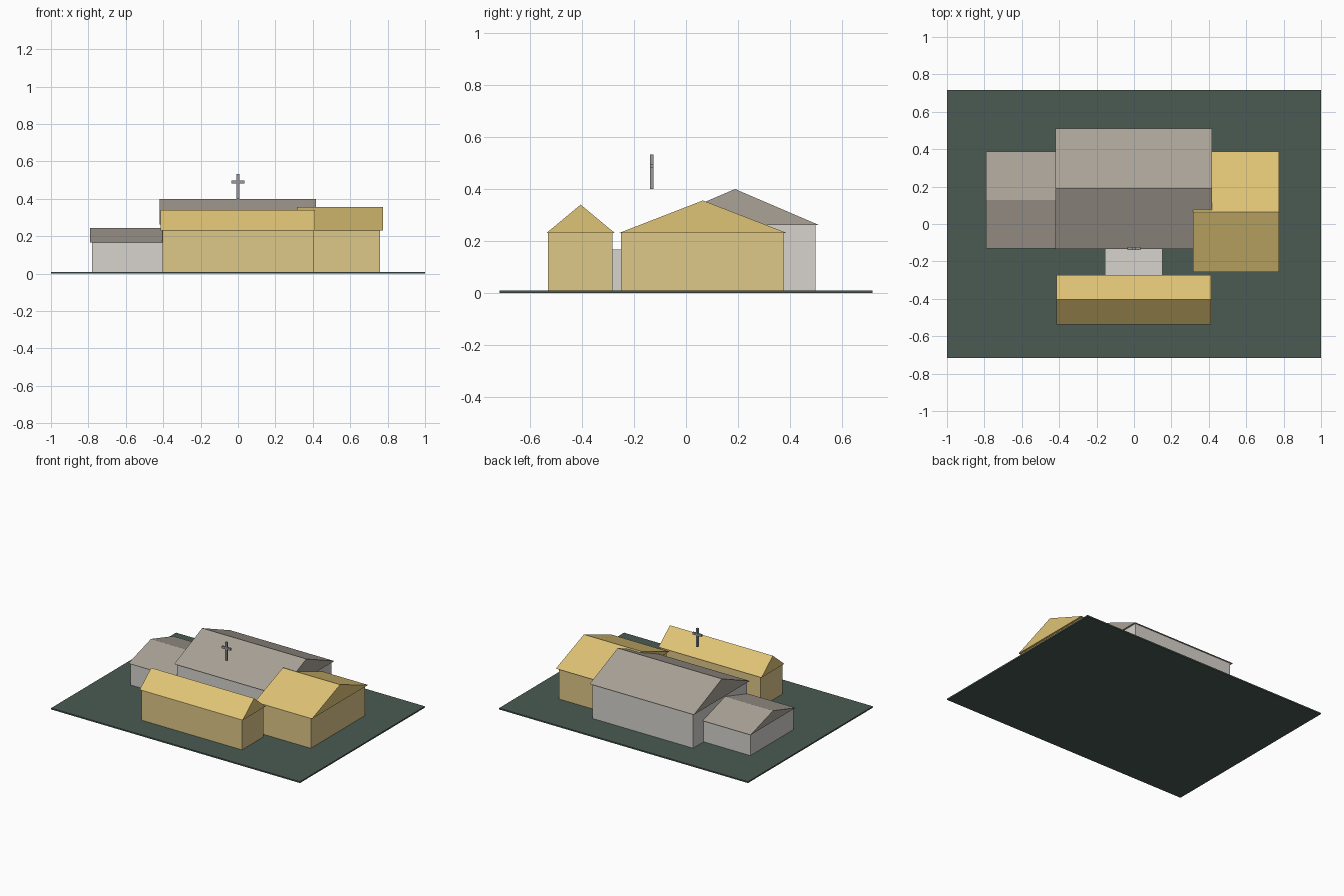
import bpy, bmesh

if "Cube" in bpy.data.objects:
    bpy.data.objects.remove(bpy.data.objects["Cube"])


def material(name, rgb):
    m = bpy.data.materials.new(name)
    m.diffuse_color = (*rgb, 1)
    m.use_nodes = True
    m.node_tree.nodes["Principled BSDF"].inputs["Base Color"].default_value = m.diffuse_color
    return m


GREEN = material("ground_green", (0.07, 0.105, 0.085))
PALE = material("pale_wall", (0.68, 0.65, 0.61))
GREY = material("grey_roof", (0.40, 0.36, 0.31))
CREAM = material("cream_wall", (0.74, 0.58, 0.25))
YELLOW = material("yellow_roof", (0.74, 0.55, 0.18))
METAL = material("cross_grey", (0.32, 0.32, 0.33))


def finish(name, bm, mat):
    bmesh.ops.recalc_face_normals(bm, faces=bm.faces)
    me = bpy.data.meshes.new(name)
    bm.to_mesh(me)
    bm.free()
    me.materials.append(mat)
    ob = bpy.data.objects.new(name, me)
    bpy.context.collection.objects.link(ob)
    return ob


def extrude_profile(name, profile, x0, x1, mat):
    """Sweep a closed (y, z) profile along x."""
    bm = bmesh.new()
    face = bm.faces.new([bm.verts.new((x0, y, z)) for y, z in profile])
    res = bmesh.ops.extrude_face_region(bm, geom=[face])
    moved = [v for v in res["geom"] if isinstance(v, bmesh.types.BMVert)]
    bmesh.ops.translate(bm, verts=moved, vec=(x1 - x0, 0, 0))
    if not any(f.normal.x for f in bm.faces if all(v.co.x == x0 for v in f.verts)):
        bm.normal_update()
    # make sure the starting end stays capped
    start = [v for v in bm.verts if abs(v.co.x - x0) < 1e-6]
    if not any(all(v in start for v in f.verts) for f in bm.faces):
        bmesh.ops.contextual_create(bm, geom=start)
    return finish(name, bm, mat)


def box(name, x0, x1, y0, y1, z0, z1, mat):
    return extrude_profile(name, [(y0, z0), (y1, z0), (y1, z1), (y0, z1)], x0, x1, mat)


def hall(name, walls, roof, eave, ridge, wall_mat, roof_mat):
    """Box walls with an overhanging solid gable roof, ridge along x."""
    box(name + "_walls", *walls, 0.01, eave, wall_mat)
    x0, x1, y0, y1 = roof
    profile = [(y0, eave), (y1, eave), ((y0 + y1) / 2, ridge)]
    extrude_profile(name + "_roof", profile, x0, x1, roof_mat)


# Ground slab
box("ground_slab", -1, 1, -0.717, 0.717, 0, 0.01, GREEN)

# Gabled halls
hall("main_hall", (-0.405, 0.405, -0.122, 0.497), (-0.42, 0.417, -0.133, 0.51),
     0.262, 0.40, PALE, GREY)
hall("left_wing", (-0.78, -0.40, -0.122, 0.375), (-0.79, -0.39, -0.13, 0.387),
     0.167, 0.245, PALE, GREY)
hall("right_wing", (0.33, 0.76, -0.25, 0.375), (0.315, 0.775, -0.257, 0.387),
     0.231, 0.356, CREAM, YELLOW)
hall("front_hall", (-0.403, 0.403, -0.53, -0.282), (-0.415, 0.413, -0.536, -0.274),
     0.231, 0.34, CREAM, YELLOW)

# Flat link between front and main halls
box("link_corridor", -0.155, 0.152, -0.285, -0.12, 0.01, 0.167, PALE)

# Cross
box("cross_post", -0.0075, 0.0075, -0.138, -0.124, 0.40, 0.533, METAL)
box("cross_arm", -0.036, 0.036, -0.138, -0.124, 0.482, 0.497, METAL)
